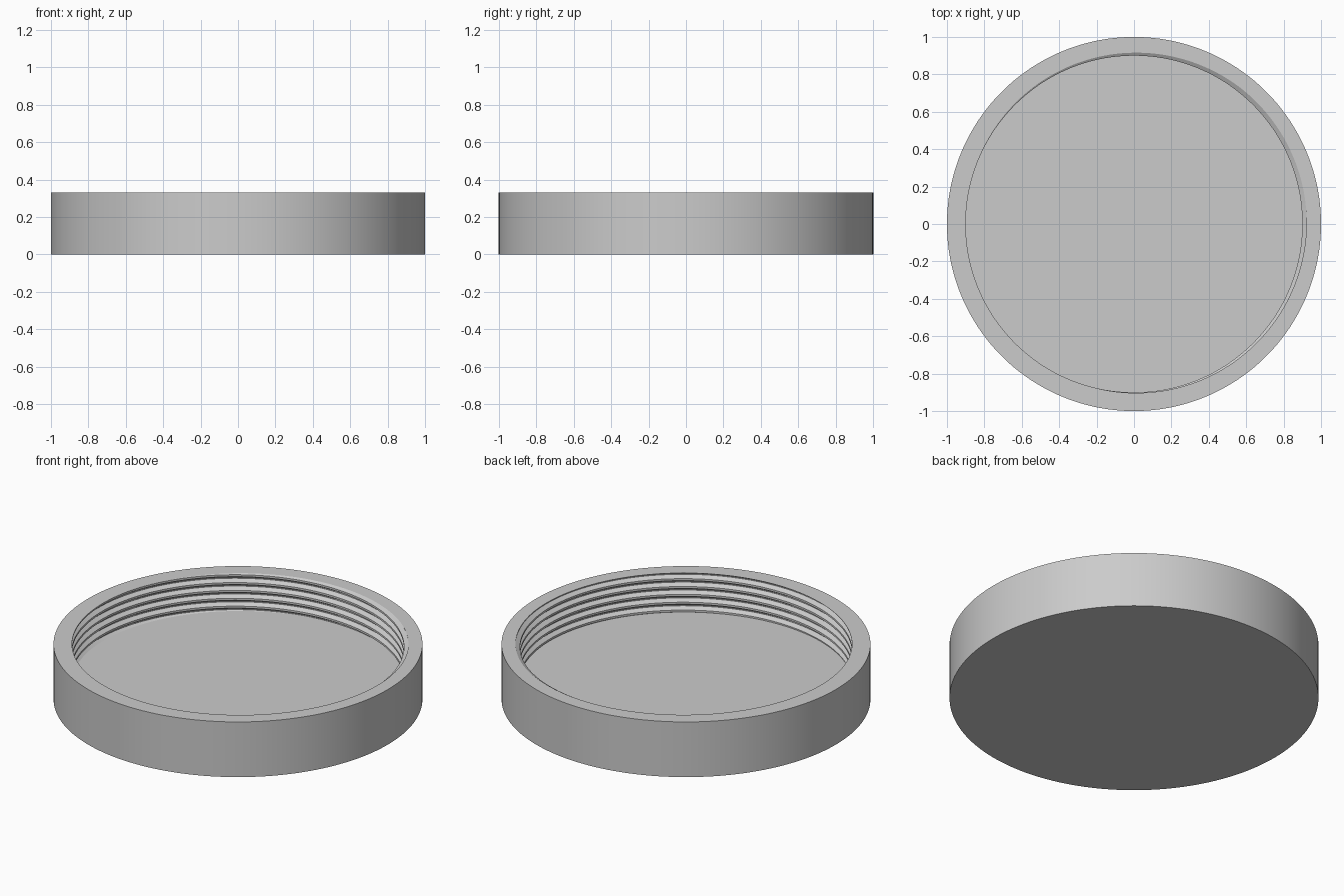
import bpy, bmesh, math

cube = bpy.data.objects.get("Cube")
if cube:
    bpy.data.objects.remove(cube, do_unlink=True)

# Main sizes of the lid
SIDES = 180
HEIGHT, FLOOR = 0.33, 0.10
OUTER, CREST, DEPTH = 1.0, 0.90, 0.024
PITCH = 0.047
GROOVE_EXIT = math.radians(30)   # angle at which the groove runs out of the rim

# One turn of the thread: (height in pitches, groove depth 0..1)
TURN = [(-0.375, 0), (-0.0625, 1), (0.0625, 1), (0.375, 0)]
TURNS = math.ceil((HEIGHT - FLOOR) / PITCH) + 2


def thread_radius(z, angle):
    """Radius of the threaded wall at a height and angle."""
    offset = (z - HEIGHT) / PITCH - (angle - GROOVE_EXIT) / math.tau
    distance = abs(offset - round(offset))
    depth = min(1, max(0, (0.375 - distance) / 0.3125))
    return CREST + DEPTH * depth


def section(angle):
    """Radial section of the lid, from the underside round to the floor."""
    points = [(0, 0), (OUTER, 0), (OUTER, HEIGHT)]
    lead = (angle - GROOVE_EXIT) / math.tau
    for turn in range(2, -TURNS - 2, -1):
        for step, _ in reversed(TURN):
            z = HEIGHT + PITCH * (lead + turn + step)
            z = min(HEIGHT, max(FLOOR, z))
            points.append((thread_radius(z, angle), z))
    points.append((0, FLOOR))
    return points


# Sweep the section around the axis, then weld the seam and collapsed edges
bm = bmesh.new()
columns = []
for i in range(SIDES + 1):
    a = math.tau * i / SIDES
    columns.append([bm.verts.new((r * math.cos(a), r * math.sin(a), z))
                    for r, z in section(a)])
for left, right in zip(columns, columns[1:]):
    for j in range(len(left) - 1):
        bm.faces.new((left[j], right[j], right[j + 1], left[j + 1]))
bmesh.ops.remove_doubles(bm, verts=bm.verts, dist=0.00002)
bmesh.ops.recalc_face_normals(bm, faces=bm.faces)
mesh = bpy.data.meshes.new("threaded_lid")
bm.to_mesh(mesh)
bm.free()

lid = bpy.data.objects.new("threaded_lid", mesh)
bpy.context.collection.objects.link(lid)

# Plain grey plastic
grey = bpy.data.materials.new("light_grey")
grey.use_nodes = True
colour = (0.6, 0.6, 0.6, 1)
grey.diffuse_color = colour
grey.node_tree.nodes["Principled BSDF"].inputs["Base Color"].default_value = colour
mesh.materials.append(grey)

# Smooth round walls, crisp rim and thread edges
bpy.ops.object.select_all(action='DESELECT')
lid.select_set(True)
bpy.context.view_layer.objects.active = lid
bpy.ops.object.shade_smooth_by_angle(angle=math.radians(25))
